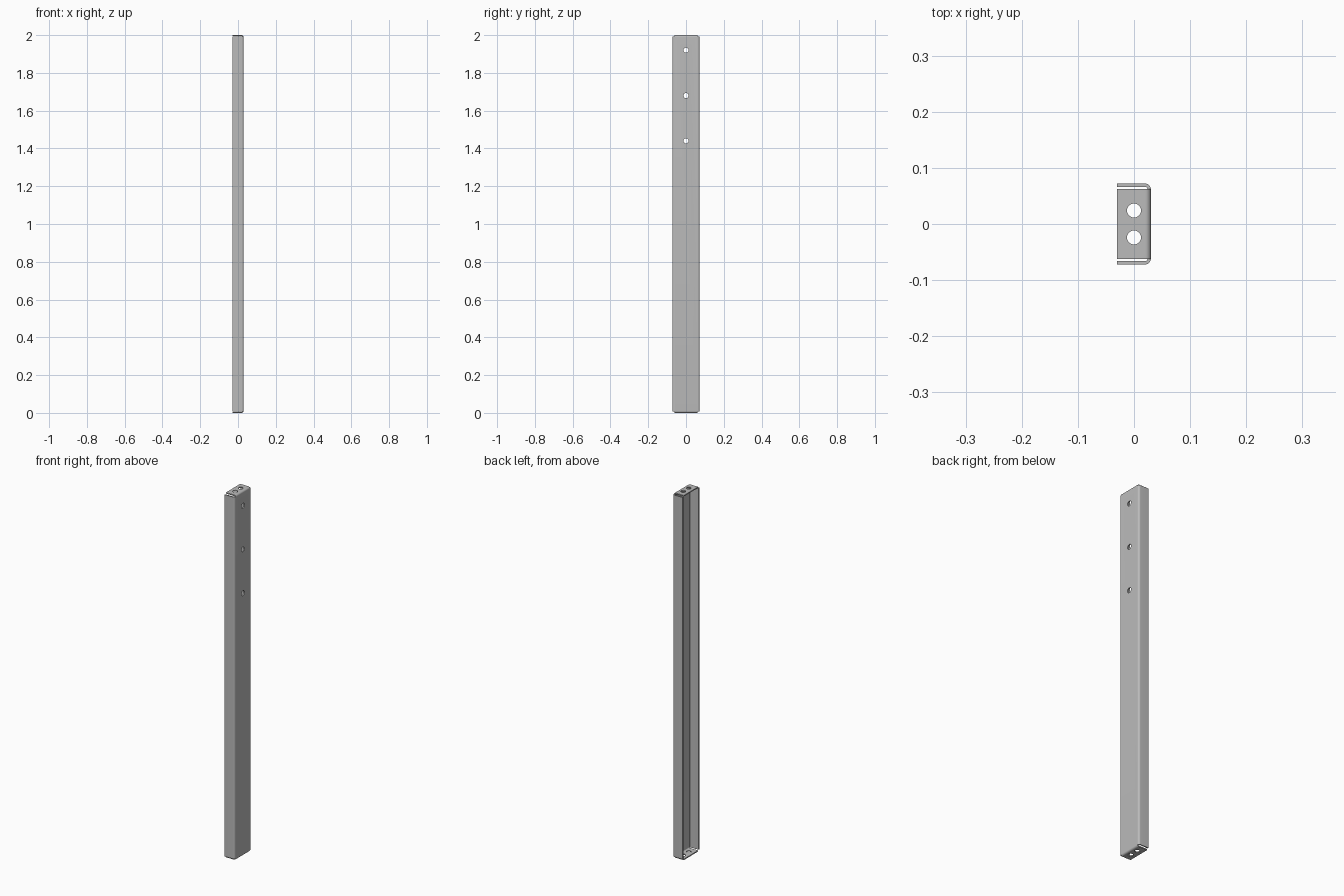
import bpy
import bmesh
import math
from mathutils import Vector, Matrix

cube = bpy.data.objects.get("Cube")
if cube:
    bpy.data.objects.remove(cube, do_unlink=True)

SHEET = 0.006            # sheet thickness
BEND = 0.010             # outer bend radius
HALF_X, HALF_Y, HEIGHT = 0.03, 0.072, 2.0
WEB_Y = HALF_Y - BEND    # half width of the flat web
RELIEF = 0.008           # side flanges stop short of the ends

steel = bpy.data.materials.new("grey steel")
steel.use_nodes = True
GREY = (0.5, 0.5, 0.5, 1)
steel.diffuse_color = GREY
steel.node_tree.nodes["Principled BSDF"].inputs["Base Color"].default_value = GREY


def add_object(name, bm):
    bmesh.ops.recalc_face_normals(bm, faces=bm.faces)
    mesh = bpy.data.meshes.new(name)
    bm.to_mesh(mesh)
    bm.free()
    mesh.materials.append(steel)
    obj = bpy.data.objects.new(name, mesh)
    bpy.context.collection.objects.link(obj)
    return obj


def bent_sheet(name, path, extrude):
    """Folded sheet: path holds the sharp outer corners, extrude the width."""
    path = [Vector(p) for p in path]
    dirs = [(b - a).normalized() for a, b in zip(path, path[1:])]
    pairs = [(path[0], path[0] + dirs[1] * SHEET)]
    steps = 8
    for corner, d1, d2 in zip(path[1:-1], dirs, dirs[1:]):
        centre = corner + (d2 - d1) * BEND
        for i in range(steps + 1):
            a = math.pi / 2 * i / steps
            out = d1 * math.sin(a) - d2 * math.cos(a)
            pairs.append((centre + out * BEND, centre + out * (BEND - SHEET)))
    pairs.append((path[-1], path[-1] - dirs[-2] * SHEET))

    bm = bmesh.new()
    rows = [(bm.verts.new(o), bm.verts.new(i)) for o, i in pairs]
    for (o1, i1), (o2, i2) in zip(rows, rows[1:]):
        bm.faces.new((o1, o2, i2, i1))
    grown = bmesh.ops.extrude_face_region(bm, geom=bm.faces[:], use_keep_orig=True)
    verts = [g for g in grown["geom"] if isinstance(g, bmesh.types.BMVert)]
    bmesh.ops.translate(bm, vec=Vector(extrude), verts=verts)
    return add_object(name, bm)


def drill(obj, holes):
    """Cut round holes, each given by centre, radius, depth and rotation."""
    bm = bmesh.new()
    for centre, radius, depth, rotation in holes:
        bmesh.ops.create_cone(bm, cap_ends=True, segments=32, radius1=radius,
                              radius2=radius, depth=depth,
                              matrix=Matrix.Translation(centre) @ rotation)
    cutter = add_object("hole_cutter", bm)
    cutter.hide_render = True
    mod = obj.modifiers.new("holes", "BOOLEAN")
    mod.operation = "DIFFERENCE"
    mod.solver = "EXACT"
    mod.object = cutter
    bpy.context.view_layer.objects.active = obj
    bpy.ops.object.modifier_apply(modifier=mod.name)
    bpy.data.objects.remove(cutter, do_unlink=True)


# Web with the folded end tabs
web = bent_sheet("web_and_end_tabs",
                 [(-HALF_X, -WEB_Y, 0), (HALF_X, -WEB_Y, 0),
                  (HALF_X, -WEB_Y, HEIGHT), (-HALF_X, -WEB_Y, HEIGHT)],
                 (0, 2 * WEB_Y, 0))

# Three holes in the web, two in each end tab
sideways = Matrix.Rotation(math.pi / 2, 4, "Y")
holes = [((HALF_X, 0, z), 0.0135, 0.04, sideways) for z in (1.44, 1.68, 1.92)]
holes += [((0, y, z), 0.0125, 0.04, Matrix.Identity(4))
          for y in (-0.024, 0.024) for z in (0, HEIGHT)]
drill(web, holes)

# Side flanges with their bends into the web
parts = [web]
for name, side in (("front_flange", -1), ("back_flange", 1)):
    parts.append(bent_sheet(name,
                            [(HALF_X, side * WEB_Y, RELIEF),
                             (HALF_X, side * HALF_Y, RELIEF),
                             (-HALF_X, side * HALF_Y, RELIEF)],
                            (0, 0, HEIGHT - 2 * RELIEF)))

# Smooth bends, sharp sheet edges
for obj in parts:
    bpy.ops.object.select_all(action="DESELECT")
    obj.select_set(True)
    bpy.context.view_layer.objects.active = obj
    bpy.ops.object.shade_smooth_by_angle(angle=math.radians(30))
